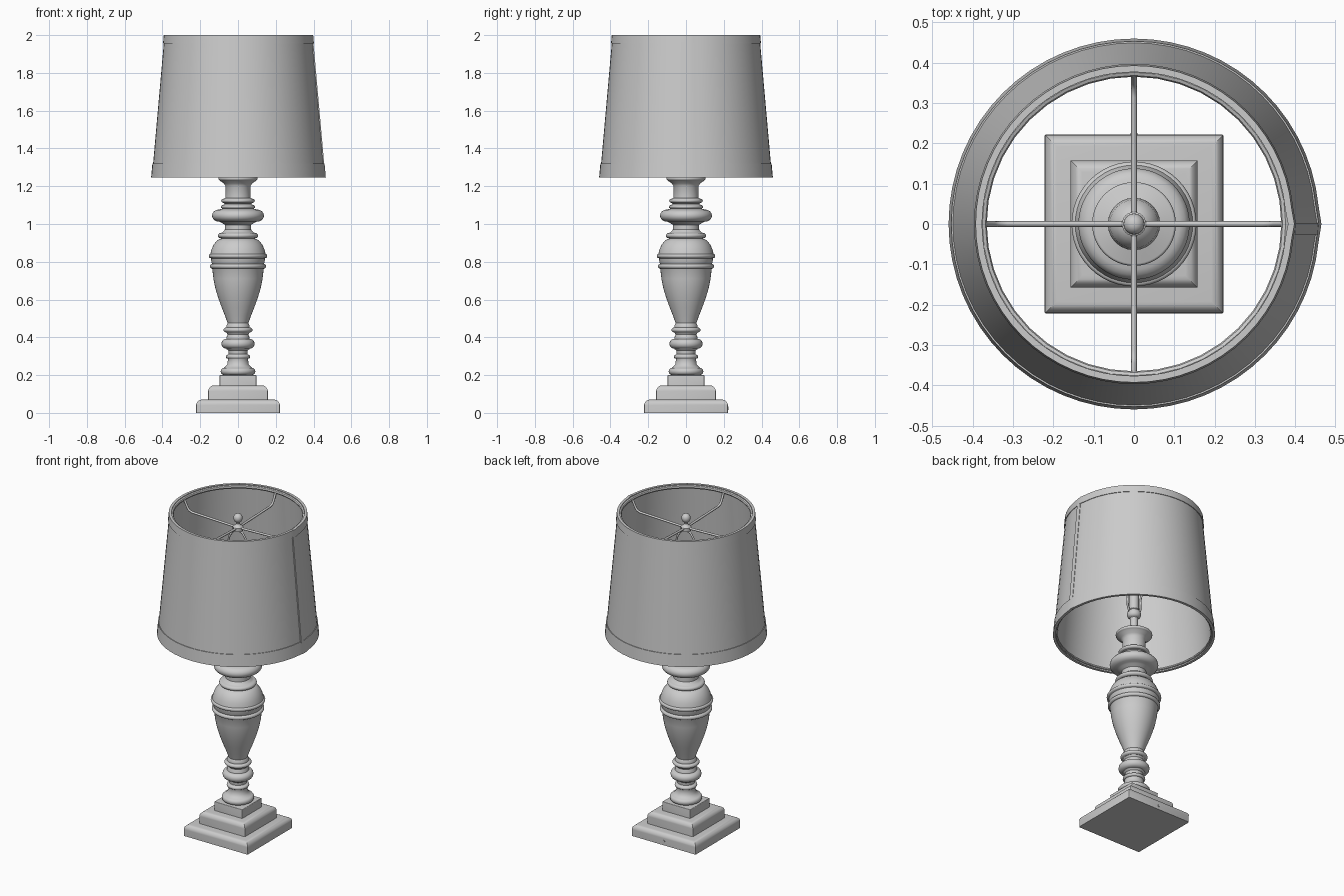
import bpy, bmesh, math
from mathutils import Vector

if "Cube" in bpy.data.objects:
    bpy.data.objects.remove(bpy.data.objects["Cube"])


def finish(name, bm, angle=35):
    bmesh.ops.recalc_face_normals(bm, faces=bm.faces)
    me = bpy.data.meshes.new(name)
    bm.to_mesh(me)
    bm.free()
    ob = bpy.data.objects.new(name, me)
    bpy.context.collection.objects.link(ob)
    bpy.ops.object.select_all(action='DESELECT')
    ob.select_set(True)
    bpy.context.view_layer.objects.active = ob
    bpy.ops.object.shade_smooth_by_angle(angle=math.radians(angle))
    return ob


def lathe(name, profile, n=48, closed=False):
    """Revolve (radius, z) points around z; open ends are capped."""
    bm = bmesh.new()
    rings = [[bm.verts.new((r * math.cos(2 * math.pi * i / n), r * math.sin(2 * math.pi * i / n), z))
              for i in range(n)] for r, z in profile]
    pairs = list(zip(rings, rings[1:]))
    if closed:
        pairs.append((rings[-1], rings[0]))
    else:
        bm.faces.new(rings[0])
        bm.faces.new(rings[-1])
    for a, b in pairs:
        for i in range(n):
            j = (i + 1) % n
            bm.faces.new((a[i], a[j], b[j], b[i]))
    return finish(name, bm)


def bead(r0, r1, z0, z1, n=8):
    """Half-round moulding bulging from r0 to r1 between z0 and z1."""
    zc, h = (z0 + z1) / 2, (z1 - z0) / 2
    return [(r0 + (r1 - r0) * math.sin(math.pi * i / n), zc - h * math.cos(math.pi * i / n))
            for i in range(n + 1)]


def circle(r, z, t, n=8):
    return [(r + t * math.cos(2 * math.pi * i / n), z + t * math.sin(2 * math.pi * i / n)) for i in range(n)]


def wire(name, pts, r, cyclic=False):
    cu = bpy.data.curves.new(name, 'CURVE')
    cu.dimensions = '3D'
    cu.bevel_depth, cu.bevel_resolution, cu.use_fill_caps = r, 2, True
    sp = cu.splines.new('POLY')
    sp.points.add(len(pts) - 1)
    for p, q in zip(sp.points, pts):
        p.co = (*q, 1)
    ob = bpy.data.objects.new(name, cu)
    bpy.context.collection.objects.link(ob)
    return ob


# Stepped square base, each step with a rounded top edge
def plinth(name, half, z0, z1, rnd):
    bm = bmesh.new()
    bmesh.ops.create_cube(bm, size=1)
    for v in bm.verts:
        v.co = Vector((v.co.x * 2 * half, v.co.y * 2 * half, z0 if v.co.z < 0 else z1))
    edges = [e for e in bm.edges if all(v.co.z > z1 - 1e-4 for v in e.verts)]
    bmesh.ops.bevel(bm, geom=edges, offset=rnd, segments=5, profile=0.5, affect='EDGES')
    edges = [e for e in bm.edges if abs(e.verts[0].co.z - e.verts[1].co.z) > (z1 - z0) * 0.2]
    bmesh.ops.bevel(bm, geom=edges, offset=0.006, segments=2, profile=0.5, affect='EDGES')
    finish(name, bm)


plinth("base_lower", 0.222, 0, 0.07, 0.03)
plinth("base_middle", 0.158, 0.07, 0.145, 0.03)
plinth("base_upper", 0.097, 0.145, 0.2, 0.004)

# Cord outlet at the back of the base
bm = bmesh.new()
bmesh.ops.create_cone(bm, cap_ends=True, segments=16, radius1=0.009, radius2=0.009, depth=0.01)
cord = finish("cord_outlet", bm)
cord.rotation_euler.x = math.pi / 2
cord.location = (0, 0.221, 0.025)

# Turned column
column = [(0.08, 0.2)] + bead(0.074, 0.092, 0.201, 0.238) + [(0.065, 0.247), (0.057, 0.256), (0.053, 0.285)]
column += bead(0.054, 0.064, 0.287, 0.308) + [(0.049, 0.312), (0.051, 0.33), (0.06, 0.337)]
column += bead(0.062, 0.088, 0.34, 0.392) + [(0.06, 0.402), (0.055, 0.415), (0.06, 0.424)]
column += bead(0.062, 0.077, 0.426, 0.452) + [(0.062, 0.462), (0.055, 0.475)]
column += [(0.069, 0.515), (0.087, 0.56), (0.105, 0.61), (0.12, 0.66), (0.13, 0.71), (0.136, 0.762)]
column += bead(0.137, 0.149, 0.764, 0.789) + [(0.14, 0.795), (0.143, 0.818)]
column += bead(0.146, 0.155, 0.82, 0.842)
column += [(0.144, 0.85), (0.139, 0.868), (0.129, 0.89), (0.115, 0.908), (0.102, 0.918), (0.09, 0.922)]
column += bead(0.088, 0.107, 0.924, 0.953) + [(0.08, 0.958), (0.07, 0.97), (0.07, 0.996), (0.088, 1.007)]
column += bead(0.098, 0.138, 1.012, 1.077) + bead(0.08, 0.091, 1.082, 1.1) + [(0.07, 1.106)]
column += bead(0.075, 0.089, 1.112, 1.134) + [(0.067, 1.138), (0.066, 1.2), (0.075, 1.215), (0.094, 1.228)]
column += bead(0.098, 0.104, 1.232, 1.25) + [(0.06, 1.262), (0.025, 1.272)]
lathe("column", column)

# Lamp stem, socket and bulb
lathe("stem_and_socket", [(0.022, 1.265), (0.022, 1.35)] + bead(0.024, 0.04, 1.352, 1.4)
      + [(0.028, 1.405), (0.028, 1.5), (0.02, 1.505)], 24)
lathe("bulb", [(0.022, 1.5), (0.026, 1.54), (0.042, 1.585), (0.058, 1.62), (0.065, 1.655),
               (0.06, 1.69), (0.042, 1.717), (0.02, 1.729), (0.002, 1.731)], 24)

# Harp: wire loop around the bulb carrying the shade
side = [(0.0, 1.38), (0.035, 1.385), (0.046, 1.42), (0.05, 1.5), (0.075, 1.58), (0.085, 1.68),
        (0.078, 1.77), (0.058, 1.84), (0.03, 1.88), (0.0, 1.89)]
loop = [(x, 0, z) for x, z in side] + [(-x, 0, z) for x, z in side[-2::-1]]
wire("harp", loop, 0.006)

# Finial
lathe("finial", [(0.03, 1.89), (0.03, 1.912), (0.016, 1.92), (0.01, 1.93), (0.012, 1.94)]
      + bead(0.002, 0.026, 1.938, 1.992, 12)[2:], 24)

# Spider arms from the hub up to the top ring
for k in range(4):
    arm = wire(f"spider_arm_{k + 1}", [(0, 0, 1.905), (0.315, 0, 1.915), (0.338, 0, 1.922),
                                       (0.35, 0, 1.938), (0.372, 0, 1.982)], 0.007)
    arm.rotation_euler.z = k * math.pi / 2


# Shade: thin tapered wall, hem bands, wire rings and vertical seam
def shade_r(z):
    return 0.456 + (0.389 - 0.456) * (z - 1.245) / 0.755


def shell(name, z0, z1, out, thick):
    ob = lathe(name, [(shade_r(z0) + out, z0), (shade_r(z1) + out, z1),
                      (shade_r(z1) + out - thick, z1), (shade_r(z0) + out - thick, z0)], 64, True)
    for v in ob.data.vertices:  # overlap bulge at the seam
        if v.co.x > 0 and abs(v.co.y) < 0.01:
            v.co.x += 0.005
    return ob


shell("shade_wall", 1.248, 1.997, 0, 0.01)
shell("shade_bottom_band", 1.245, 1.32, 0.004, 0.016)
shell("shade_top_band", 1.955, 2.0, 0.004, 0.016)
lathe("shade_top_ring", circle(shade_r(1.985) - 0.014, 1.985, 0.011), 40, True)
lathe("shade_bottom_ring", circle(shade_r(1.26) - 0.012, 1.26, 0.008), 40, True)

bm = bmesh.new()
bmesh.ops.create_cube(bm, size=1)
for v in bm.verts:
    z = 1.315 if v.co.z < 0 else 1.96
    r = shade_r(z) + (0.007 if v.co.x > 0 else -0.004)
    v.co = Vector((r, 0.002 if v.co.y > 0 else -0.026, z))
finish("shade_seam", bm)
